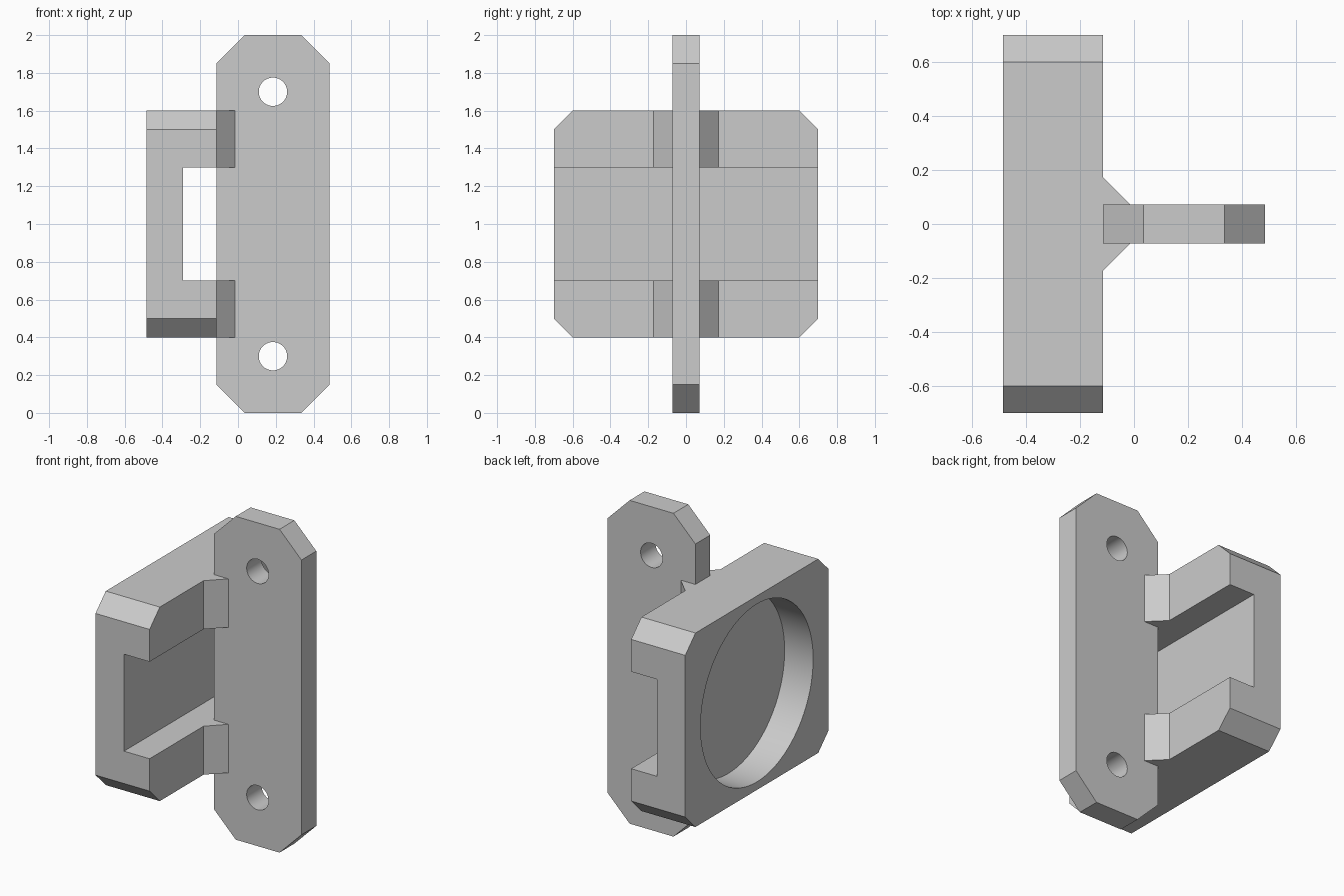
import bpy
import bmesh
from math import radians
from mathutils import Vector

if "Cube" in bpy.data.objects:
    bpy.data.objects.remove(bpy.data.objects["Cube"], do_unlink=True)

grey = bpy.data.materials.new("light_grey")
grey.use_nodes = True
colour = (0.6, 0.6, 0.6, 1)
grey.diffuse_color = colour
grey.node_tree.nodes["Principled BSDF"].inputs["Base Color"].default_value = colour

# Key dimensions
BACK, POCKET, JOIN, TIP = -0.485, -0.29, -0.115, 0.485
HALF_PLATE = 0.0725
MID_Z = 1.0


def prism(name, outline, extrusion):
    """Extrude a planar outline along a vector."""
    bm = bmesh.new()
    face = bm.faces.new([bm.verts.new(p) for p in outline])
    new = bmesh.ops.extrude_face_region(bm, geom=[face], use_keep_orig=True)["geom"]
    bmesh.ops.translate(bm, vec=Vector(extrusion),
                        verts=[g for g in new if isinstance(g, bmesh.types.BMVert)])
    bmesh.ops.recalc_face_normals(bm, faces=bm.faces)
    mesh = bpy.data.meshes.new(name)
    bm.to_mesh(mesh)
    bm.free()
    mesh.materials.append(grey)
    obj = bpy.data.objects.new(name, mesh)
    bpy.context.collection.objects.link(obj)
    return obj


def chamfered(half_w, half_h, c):
    """Rectangle outline with all four corners cut at 45 degrees."""
    w, h = half_w, half_h
    return [(w - c, h), (w, h - c), (w, c - h), (w - c, -h),
            (c - w, -h), (-w, c - h), (-w, h - c), (c - w, h)]


def cylinder(name, radius, depth, location, rotation):
    bpy.ops.mesh.primitive_cylinder_add(vertices=96, radius=radius, depth=depth,
                                        location=location, rotation=rotation)
    obj = bpy.context.object
    obj.name = name
    obj.data.materials.append(grey)
    return obj


def cut(target, cutter):
    """Subtract the cutter, then discard it."""
    cutter.hide_render = True
    mod = target.modifiers.new("cut", "BOOLEAN")
    mod.operation = "DIFFERENCE"
    mod.solver = "EXACT"
    mod.object = cutter
    bpy.context.view_layer.objects.active = target
    bpy.ops.object.modifier_apply(modifier=mod.name)
    bpy.data.objects.remove(cutter, do_unlink=True)


def smooth(obj):
    bpy.ops.object.select_all(action="DESELECT")
    obj.select_set(True)
    bpy.context.view_layer.objects.active = obj
    bpy.ops.object.shade_smooth_by_angle(angle=radians(30))


# Housing block: chamfered body, side-to-side slot, round pocket from the back
housing = prism("housing",
                [(BACK, y, MID_Z + z) for y, z in chamfered(0.7, 0.6, 0.1)],
                (JOIN - BACK, 0, 0))
slot = [(x, -1, z) for x, z in ((POCKET, 0.7), (0.1, 0.7), (0.1, 1.3), (POCKET, 1.3))]
cut(housing, prism("slot_cutter", slot, (0, 2, 0)))
cut(housing, cylinder("pocket_cutter", 0.55, 0.4,
                      (POCKET - 0.2, 0, MID_Z), (0, radians(90), 0)))
smooth(housing)

# Mounting plate with two screw holes
plate_x = (JOIN + TIP) / 2
plate = prism("mounting_plate",
              [(plate_x + x, -HALF_PLATE, MID_Z + z) for x, z in chamfered(0.3, 1.0, 0.15)],
              (0, 2 * HALF_PLATE, 0))
for z in (0.3, 1.7):
    cut(plate, cylinder("hole_cutter", 0.075, 1, (plate_x, 0, z), (radians(90), 0, 0)))
smooth(plate)

# Triangular gussets bracing the plate against both rails
for level, z in (("lower", 0.4), ("upper", 1.3)):
    for side, s in (("front", -1), ("rear", 1)):
        corner = [(JOIN, s * HALF_PLATE, z),
                  (JOIN + 0.1, s * HALF_PLATE, z),
                  (JOIN, s * (HALF_PLATE + 0.1), z)]
        prism(f"{level}_{side}_gusset", corner, (0, 0, 0.3))
